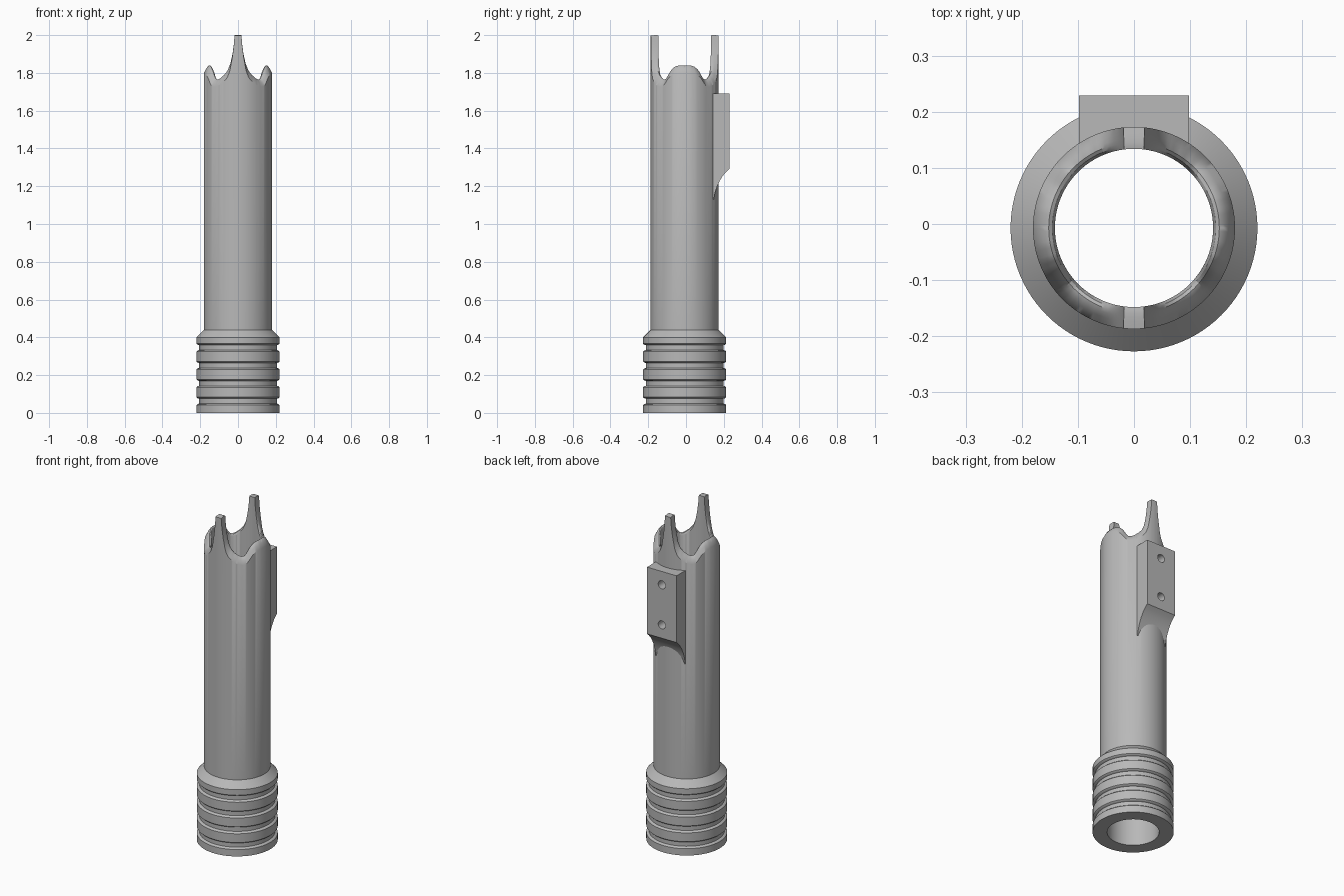
import bpy, bmesh, math
from mathutils import Vector

if "Cube" in bpy.data.objects:
    bpy.data.objects.remove(bpy.data.objects["Cube"])

CY = -0.007            # tube axis offset in y
R_OUT, R_IN = 0.18, 0.141

grey = bpy.data.materials.new("plain grey")
grey.use_nodes = True
COLOUR = (0.48, 0.48, 0.48, 1)
grey.diffuse_color = COLOUR
grey.node_tree.nodes["Principled BSDF"].inputs["Base Color"].default_value = COLOUR


def finish(name, bm, angle=30):
    bmesh.ops.recalc_face_normals(bm, faces=bm.faces)
    mesh = bpy.data.meshes.new(name)
    bm.to_mesh(mesh)
    bm.free()
    mesh.materials.append(grey)
    ob = bpy.data.objects.new(name, mesh)
    bpy.context.collection.objects.link(ob)
    bpy.ops.object.select_all(action="DESELECT")
    ob.select_set(True)
    bpy.context.view_layer.objects.active = ob
    bpy.ops.object.shade_smooth_by_angle(angle=math.radians(angle))
    return ob


def loft(name, columns):
    """Join a closed ring of point columns with quads."""
    bm = bmesh.new()
    cols = [[bm.verts.new(p) for p in col] for col in columns]
    for a, b in zip(cols, cols[1:] + cols[:1]):
        for i in range(len(a) - 1):
            bm.faces.new((a[i], b[i], b[i + 1], a[i + 1]))
    return finish(name, bm)


def polar(r, angle, z):
    return Vector((r * math.sin(angle), CY - r * math.cos(angle), z))


# Crown edge height by degrees away from a prong
EDGE = [(0, 2), (5.9, 2), (7.2, 1.95), (9.6, 1.90), (13.5, 1.85), (19, 1.812),
        (27, 1.788), (36, 1.772), (44, 1.765), (50, 1.768), (55, 1.785),
        (62, 1.815), (70, 1.833), (79, 1.84), (90, 1.84)]


def edge_height(deg):
    for (a, za), (b, zb) in zip(EDGE, EDGE[1:]):
        if deg <= b:
            return za + (zb - za) * (deg - a) / (b - a)
    return EDGE[-1][1]


def crown_column(deg, sign, back):
    """Wall section: outside up, over the rounded rim, inside down."""
    h = edge_height(deg)
    soft = min(1, max(0.08, (deg - 5.9) / 9))
    base = math.radians(deg)

    def point(r, z):
        # keep the prongs parallel-sided through the wall
        wide = math.asin(min(1, R_OUT / r * math.sin(base)))
        a = base + (wide - base) * max(0, 1 - deg / 45)
        return polar(r, sign * a + (math.pi if back else 0), z)

    rim = [(R_OUT, 0.04), (0.168, 0.017), (0.159, 0.004), (0.152, 0),
           (0.146, 0.004), (R_IN, 0.016)]
    return ([point(R_OUT, 0.44)] + [point(r, h - d * soft) for r, d in rim]
            + [point(R_IN, 0.40)])


# Tube with two prongs and two side lobes
quarter = [0, 3, 5.9, 6.5, 7.2, 8.3, 9.6, 11.5] + [13.5 + 2.25 * i for i in range(35)]
columns = []
for back in (False, True):
    columns += [crown_column(d, -1, back) for d in reversed(quarter[1:])]
    columns += [crown_column(d, 1, back) for d in quarter]
loft("crowned_tube", columns)

# Grooved collar at the foot
profile = [(R_IN, 0.40), (R_IN, 0), (0.22, 0)]
for i in range(4):
    z = 0.062 + 0.0945 * i
    profile += [(0.22, z - 0.021), (0.215, z - 0.016), (0.206, z - 0.013),
                (0.206, z + 0.013), (0.215, z + 0.016), (0.22, z + 0.021)]
profile += [(0.22, 0.40), (R_OUT, 0.44)]
SEG = 96
loft("grooved_collar",
     [[polar(r, math.tau * i / SEG, z) for r, z in profile] for i in range(SEG)])

# Mounting block with a concave lower end
side = [(0.14, 1.69), (0.229, 1.69), (0.229, 1.29), (0.211, 1.274), (0.195, 1.255),
        (0.179, 1.23), (0.165, 1.2), (0.154, 1.167), (0.147, 1.13), (0.14, 1.13)]
bm = bmesh.new()
face = bm.faces.new([bm.verts.new((-0.098, y, z)) for y, z in side])
ext = bmesh.ops.extrude_face_region(bm, geom=[face])
bmesh.ops.translate(bm, vec=(0.196, 0, 0),
                    verts=[v for v in ext["geom"] if isinstance(v, bmesh.types.BMVert)])
block = finish("mounting_block", bm)

# Two blind screw holes
for name, z in (("upper_hole_cutter", 1.61), ("lower_hole_cutter", 1.37)):
    bpy.ops.mesh.primitive_cylinder_add(vertices=32, radius=0.024, depth=0.12,
                                        location=(0, 0.229, z),
                                        rotation=(math.pi / 2, 0, 0))
    cutter = bpy.context.object
    cutter.name = name
    cutter.data.materials.append(grey)
    cutter.hide_render = True
    cutter.hide_set(True)
    mod = block.modifiers.new(name, "BOOLEAN")
    mod.operation = "DIFFERENCE"
    mod.object = cutter
